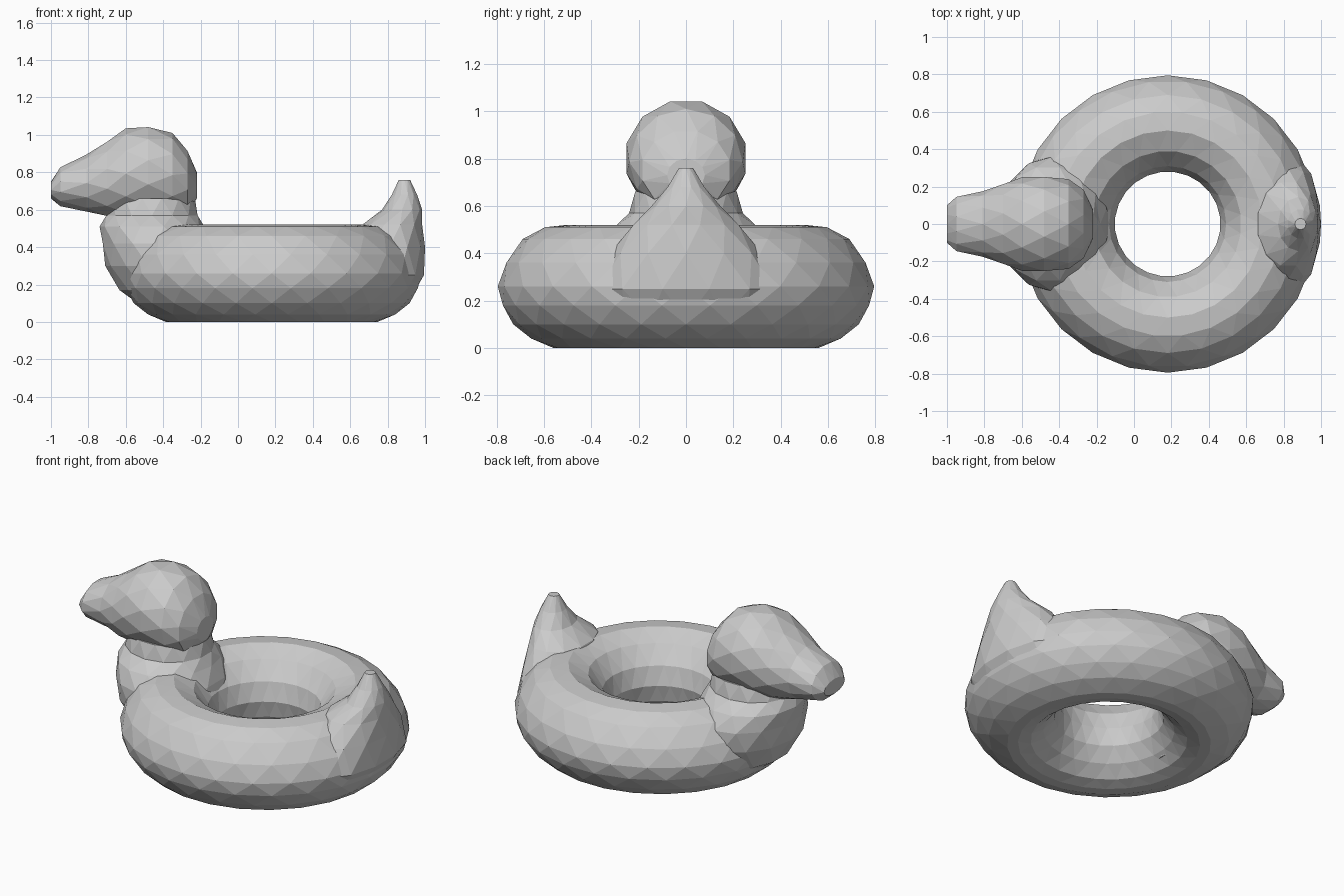
import bpy, bmesh
from math import sin, cos, pi

if "Cube" in bpy.data.objects:
    bpy.data.objects.remove(bpy.data.objects["Cube"], do_unlink=True)

grey = bpy.data.materials.new("plain grey")
grey.use_nodes = True
colour = (0.6, 0.6, 0.6, 1)
grey.diffuse_color = colour
grey.node_tree.nodes["Principled BSDF"].inputs["Base Color"].default_value = colour


def loft(name, rows, sides, point, closed=False):
    """Skin rows of points with staggered triangles; point(row, angle) places each one."""
    bm = bmesh.new()
    rings = [[bm.verts.new(point(row, 2 * pi * (j + i % 2 / 2) / sides))
              for j in range(sides)] for i, row in enumerate(rows)]
    for i in range(len(rings) if closed else len(rings) - 1):
        a, b = rings[i], rings[(i + 1) % len(rings)]
        for j in range(sides):
            k = (j + 1) % sides
            if i % 2:
                bm.faces.new((a[j], b[k], b[j]))
                bm.faces.new((a[j], a[k], b[k]))
            else:
                bm.faces.new((a[j], a[k], b[j]))
                bm.faces.new((a[k], b[k], b[j]))
    if not closed:
        bm.faces.new(rings[0])
        bm.faces.new(rings[-1])
    bmesh.ops.recalc_face_normals(bm, faces=bm.faces[:])
    mesh = bpy.data.meshes.new(name)
    bm.to_mesh(mesh)
    bm.free()
    mesh.materials.append(grey)
    obj = bpy.data.objects.new(name, mesh)
    bpy.context.collection.objects.link(obj)
    return obj


def upright(row, t):
    z, x0, x1, ry = row
    return ((x0 + x1) / 2 + (x1 - x0) / 2 * cos(t), ry * sin(t), z)


def along_x(row, t):
    x, z0, z1, ry = row
    return (x, ry * cos(t), (z0 + z1) / 2 + (z1 - z0) / 2 * sin(t))


# Inflated ring: tube profile as radius, height
tube = [(.56, 0), (.66, .04), (.73, .1), (.78, .18), (.795, .26), (.765, .36),
        (.69, .46), (.6, .51), (.5, .52), (.39, .47), (.31, .37), (.28, .26),
        (.3, .16), (.36, .08), (.43, .02), (.5, 0)]
loft("swim_ring", tube, 24,
     lambda p, t: (.18 + p[0] * 1.01 * cos(t), p[0] * sin(t), p[1]), True)

# Chest and neck: height, front x, back x, half width
neck = [(.06, -.48, -.2, .2), (.17, -.64, -.14, .3), (.3, -.71, -.12, .36),
        (.42, -.73, -.14, .36), (.51, -.74, -.18, .31), (.57, -.71, -.21, .24),
        (.66, -.69, -.23, .22)]
loft("neck", neck, 14, upright)

# Head running into the bill: x, low z, high z, half width
head = [(-1, .66, .75, .1), (-.95, .615, .83, .15), (-.81, .59, .895, .175),
        (-.7, .56, .97, .22), (-.6, .55, 1.035, .25), (-.48, .55, 1.05, .26),
        (-.35, .56, 1.01, .24), (-.27, .58, .92, .19), (-.22, .66, .8, .08)]
loft("head", head, 12, along_x)

# Upturned tail
tail = [(.12, .7, .92, .3), (.25, .64, 1, .38), (.4, .62, 1, .32),
        (.52, .66, .99, .23), (.6, .77, .985, .145), (.68, .82, .96, .08),
        (.76, .86, .92, .03)]
loft("tail", tail, 12, upright)
